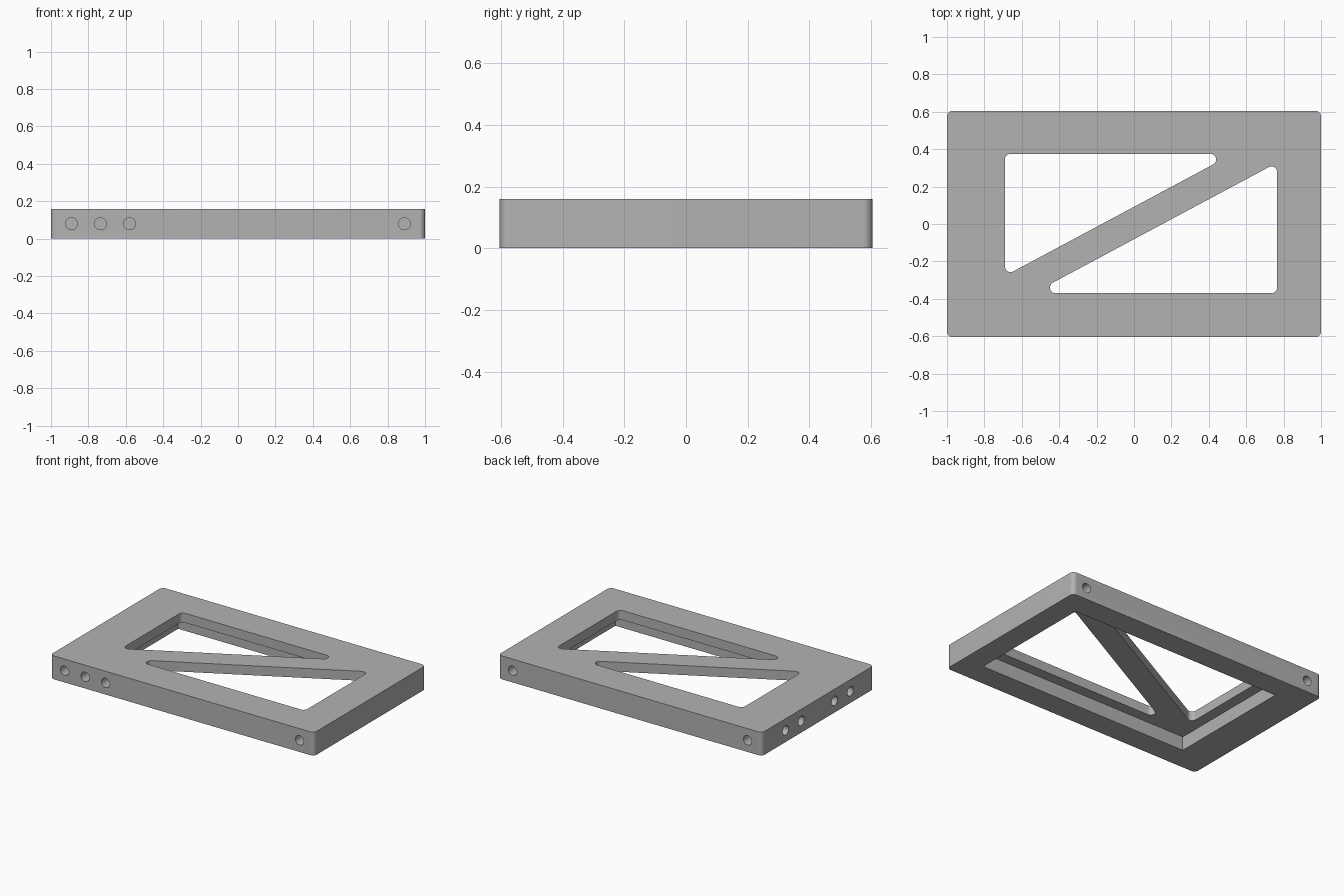
import bpy, bmesh, math
from mathutils import Vector

cube = bpy.data.objects.get("Cube")
if cube:
    bpy.data.objects.remove(cube, do_unlink=True)

HEIGHT = 0.16
LEDGE = 0.095      # underside of the thin top web
HOLE_R, HOLE_DEPTH = 0.032, 0.13

grey = bpy.data.materials.new("matte grey")
grey.use_nodes = True
colour = (0.45, 0.45, 0.45, 1)
grey.diffuse_color = colour
grey.node_tree.nodes["Principled BSDF"].inputs["Base Color"].default_value = colour


def rounded(corners, radius, steps=8):
    """Round every corner of a convex counter-clockwise outline."""
    if not radius:
        return [Vector(c) for c in corners]
    pts = [Vector(c) for c in corners]
    out = []
    for i, p in enumerate(pts):
        a = (pts[i - 1] - p).normalized()
        b = (pts[(i + 1) % len(pts)] - p).normalized()
        half = a.angle(b) / 2
        centre = p + (a + b).normalized() * radius / math.sin(half)
        start = p + a * radius / math.tan(half) - centre
        sweep = math.pi - 2 * half
        for k in range(steps + 1):
            t = sweep * k / steps
            c, s = math.cos(t), math.sin(t)
            out.append(centre + Vector((start.x * c - start.y * s,
                                        start.x * s + start.y * c)))
    return out


def prism(name, corners, radius, z0, z1):
    bm = bmesh.new()
    face = bm.faces.new([bm.verts.new((p.x, p.y, z0)) for p in rounded(corners, radius)])
    top = bmesh.ops.extrude_face_region(bm, geom=[face])["geom"]
    bmesh.ops.translate(bm, vec=(0, 0, z1 - z0),
                        verts=[v for v in top if isinstance(v, bmesh.types.BMVert)])
    bmesh.ops.recalc_face_normals(bm, faces=bm.faces)
    mesh = bpy.data.meshes.new(name)
    bm.to_mesh(mesh)
    bm.free()
    mesh.materials.append(grey)
    obj = bpy.data.objects.new(name, mesh)
    bpy.context.collection.objects.link(obj)
    return obj


def box(x0, x1, y0, y1):
    return [(x0, y0), (x1, y0), (x1, y1), (x0, y1)]


def cut(target, cutter):
    mod = target.modifiers.new("cut", 'BOOLEAN')
    mod.operation, mod.solver, mod.object = 'DIFFERENCE', 'EXACT', cutter
    bpy.context.view_layer.objects.active = target
    bpy.ops.object.modifier_apply(modifier=mod.name)
    bpy.data.objects.remove(cutter, do_unlink=True)


def drill(target, x, y, axis):
    """Blind round hole centred on a side face, half way up."""
    turn = (math.pi / 2, 0, 0) if axis == 'Y' else (0, math.pi / 2, 0)
    bpy.ops.mesh.primitive_cylinder_add(vertices=32, radius=HOLE_R, depth=2 * HOLE_DEPTH,
                                        location=(x, y, HEIGHT / 2), rotation=turn)
    cutter = bpy.context.object
    cutter.data.materials.append(grey)
    cut(target, cutter)


# Main block
W, D = 1.0, 0.605
plate = prism("frame_plate", box(-W, W, -D, D), 0.03, 0, HEIGHT)

# Underside pocket
cut(plate, prism("pocket", box(-0.765, 0.845, -0.443, 0.445), 0, -0.1, LEDGE))

# Two triangular windows, leaving a diagonal brace
SLOPE = 0.535
L, R, B, T = -0.69, 0.765, -0.37, 0.375
hi, lo = 0.092, -0.0815
upper = [(L, hi + SLOPE * L), ((T - hi) / SLOPE, T), (L, T)]
lower = [((B - lo) / SLOPE, B), (R, B), (R, lo + SLOPE * R)]
for corners in (upper, lower):
    cut(plate, prism("window", corners, 0.03, 0.02, HEIGHT + 0.1))

# Mounting holes: front, back and right side
for x in (-0.89, -0.735, -0.58, 0.89):
    drill(plate, x, -D, 'Y')
for x in (-0.89, 0.89):
    drill(plate, x, D, 'Y')
for y in (-0.35, -0.18, 0.18, 0.35):
    drill(plate, -W, y, 'X')

# Smooth rounded corners, keep the machined edges crisp
bpy.ops.object.select_all(action='DESELECT')
plate.select_set(True)
bpy.context.view_layer.objects.active = plate
bpy.ops.object.shade_smooth_by_angle(angle=math.radians(30))
